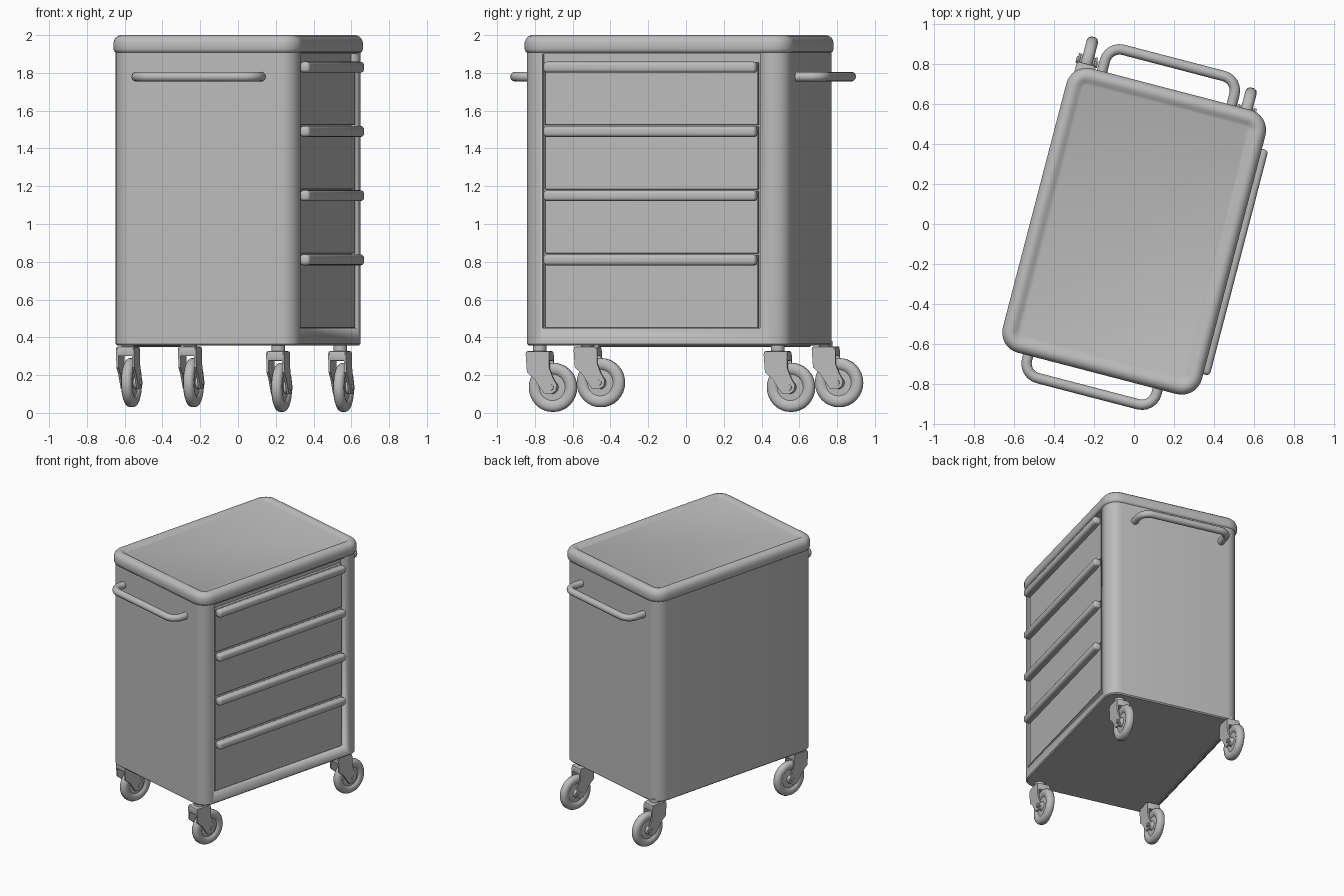
import bpy, bmesh, math
from mathutils import Vector, Matrix

if "Cube" in bpy.data.objects:
    bpy.data.objects.remove(bpy.data.objects["Cube"])

TURN = math.radians(-14.6)      # the whole cart stands turned on the floor
CU, CV = 0.01, -0.035           # cabinet centre in the cart's own axes
HU, HV = 0.515, 0.735           # half width and half depth of the lid

grey = bpy.data.materials.new("grey_metal")
grey.diffuse_color = (0.5, 0.5, 0.5, 1)
grey.use_nodes = True
grey.node_tree.nodes["Principled BSDF"].inputs["Base Color"].default_value = grey.diffuse_color


def finish(bm, name, angle=35):
    """Turn a bmesh into a turned, shaded object."""
    bmesh.ops.recalc_face_normals(bm, faces=bm.faces)
    me = bpy.data.meshes.new(name)
    bm.to_mesh(me)
    bm.free()
    me.materials.append(grey)
    ob = bpy.data.objects.new(name, me)
    bpy.context.collection.objects.link(ob)
    ob.rotation_euler.z = TURN
    bpy.ops.object.select_all(action='DESELECT')
    ob.select_set(True)
    bpy.context.view_layer.objects.active = ob
    bpy.ops.object.shade_smooth_by_angle(angle=math.radians(angle))
    return ob


def skin(bm, rings, cap=True, loop=False):
    """Bridge equal rings of points, optionally capping the ends."""
    vs = [[bm.verts.new(p) for p in r] for r in rings]
    n = len(vs[0])
    pairs = list(zip(vs, vs[1:])) + ([(vs[-1], vs[0])] if loop else [])
    for a, b in pairs:
        for i in range(n):
            j = (i + 1) % n
            bm.faces.new((a[i], a[j], b[j], b[i]))
    if cap:
        bm.faces.new(vs[0])
        bm.faces.new(vs[-1])


def rounded_rect(inset, z, radius=0.105, steps=8):
    r = max(radius - inset, 0.02)
    pts = []
    for k, (sx, sy) in enumerate([(1, 1), (-1, 1), (-1, -1), (1, -1)]):
        for i in range(steps + 1):
            a = math.pi / 2 * (k + i / steps)
            pts.append((CU + sx * (HU - inset - r) + r * math.cos(a),
                        CV + sy * (HV - inset - r) + r * math.sin(a), z))
    return pts


def box(bm, lo, hi, bevel=0.0, segments=2):
    lo, hi = Vector(lo), Vector(hi)
    m = Matrix.Translation((lo + hi) / 2) @ Matrix.Diagonal((*(hi - lo), 1))
    vs = bmesh.ops.create_cube(bm, size=1, matrix=m)['verts']
    if bevel:
        es = list({e for v in vs for e in v.link_edges})
        bmesh.ops.bevel(bm, geom=es, offset=bevel, segments=segments,
                        profile=0.5, affect='EDGES')


def tube(bm, path, radius, sides=12):
    """Round tube along a path lying in a horizontal plane."""
    pts = [Vector(p) for p in path]
    rings = []
    for i, p in enumerate(pts):
        t = (pts[min(i + 1, len(pts) - 1)] - pts[max(i - 1, 0)]).normalized()
        side = t.cross(Vector((0, 0, 1)))
        rings.append([p + radius * (side * math.cos(a) + Vector((0, 0, 1)) * math.sin(a))
                      for a in (2 * math.pi * k / sides for k in range(sides))])
    skin(bm, rings)


# Cabinet shell with a shallow drawer opening
bm = bmesh.new()
skin(bm, [rounded_rect(i, z) for i, z in
          [(0.02, 0.358), (0.012, 0.366), (0.012, 1.925)]])
cabinet = finish(bm, "cabinet")
V0, V1, FACE = -0.652, 0.538, CU + HU - 0.012
bm = bmesh.new()
box(bm, (FACE - 0.035, V0, 0.45), (FACE + 0.1, V1, 1.9))
cutter = finish(bm, "drawer_opening_cutter")
cutter.hide_render = True
cutter.hide_set(True)
cut = cabinet.modifiers.new("drawer_opening", 'BOOLEAN')
cut.object = cutter
cut.solver = 'EXACT'

# Lid with a raised rolled rim
bm = bmesh.new()
skin(bm, [rounded_rect(i, z) for i, z in
          [(0.02, 1.905), (0.006, 1.911), (0, 1.925), (0, 1.962), (0.008, 1.982),
           (0.022, 1.995), (0.04, 2.0), (0.058, 1.996), (0.072, 1.987), (0.085, 1.982)]])
finish(bm, "lid", 50)

# Drawers, each with a full-width grip along its top edge
tops = [1.83, 1.49, 1.15, 0.81]
for i, z in enumerate(tops):
    bottom = tops[i + 1] + 0.033 if i < 3 else 0.45
    bm = bmesh.new()
    box(bm, (FACE - 0.034, V0 + 0.012, bottom), (FACE - 0.008, V1 - 0.012, z + 0.026), 0.003, 1)
    finish(bm, f"drawer_front_{i + 1}")
    bm = bmesh.new()
    box(bm, (FACE - 0.012, V0 + 0.012, z - 0.029), (FACE + 0.045, V1 - 0.012, z + 0.029), 0.02, 4)
    finish(bm, f"drawer_grip_{i + 1}", 50)

# Bent tube handles on both ends
for name, wall, out in [("front_handle", -0.745, -0.868), ("back_handle", 0.675, 0.83)]:
    s = 1 if out > wall else -1
    r = 0.075
    half = [(0.335, wall)]
    for k in range(7):
        a = math.pi / 2 * k / 6
        half.append((0.335 - r + r * math.cos(a), out - s * r + s * r * math.sin(a)))
    path = half + [(-x, y) for x, y in reversed(half)]
    bm = bmesh.new()
    tube(bm, [(x - 0.012, y, 1.78) for x, y in path], 0.026)
    finish(bm, name, 60)

# Flange along the rear underside
bm = bmesh.new()
box(bm, (-0.475, -0.6, 0.35), (-0.455, 0.56, 0.37), 0.004, 1)
finish(bm, "underside_flange")


def lathe(bm, centre, profile, sides=32):
    """Revolve (offset, radius) pairs about the sideways axle."""
    c = Vector(centre)
    skin(bm, [[c + Vector((x, r * math.cos(a), r * math.sin(a)))
               for a in (2 * math.pi * k / sides for k in range(sides))]
              for x, r in profile])


def caster(name, u, v, z):
    # Wheel with rounded tyre, sunken disc and hub
    half = [(0.036, 0.0), (0.036, 0.03), (0.018, 0.034), (0.016, 0.07), (0.024, 0.078),
            (0.028, 0.09), (0.029, 0.108), (0.022, 0.123), (0.01, 0.13)]
    half[0] = (0.036, 0.012)
    bm = bmesh.new()
    lathe(bm, (u, v, z), half + [(-x, r) for x, r in reversed(half)])
    finish(bm, name + "_wheel", 45)
    # Fork cheeks, bridge over the tyre, axle and swivel stem
    cheek = [(-0.137, 0.175), (-0.125, 0.19), (-0.02, 0.19), (-0.008, 0.17), (-0.008, 0.1),
             (0.012, 0.05), (0.034, 0.012), (0.028, -0.018), (0.005, -0.034),
             (-0.035, -0.034), (-0.06, 0.0), (-0.09, 0.045), (-0.13, 0.08)]
    bm = bmesh.new()
    for a, b in [(-0.049, -0.037), (0.037, 0.049)]:
        skin(bm, [[(u + x, v + p, z + q) for p, q in cheek] for x in (a, b)])
    box(bm, (u - 0.046, v - 0.137, z + 0.14), (u + 0.046, v - 0.008, z + 0.192), 0.008)
    lathe(bm, (u, v, z), [(-0.056, 0.016), (0.056, 0.016)], 12)
    bmesh.ops.create_cone(bm, cap_ends=True, segments=20, radius1=0.036, radius2=0.036,
                          depth=0.38 - z - 0.185,
                          matrix=Matrix.Translation((u, v - 0.073, (0.38 + z + 0.185) / 2)))
    finish(bm, name + "_fork")


# Four swivel casters, all trailing the same way
caster("front_right", 0.401, -0.623, 0.135)
caster("back_right", 0.401, 0.679, 0.135)
caster("front_left", -0.432, -0.578, 0.16)
caster("back_left", -0.432, 0.725, 0.16)
